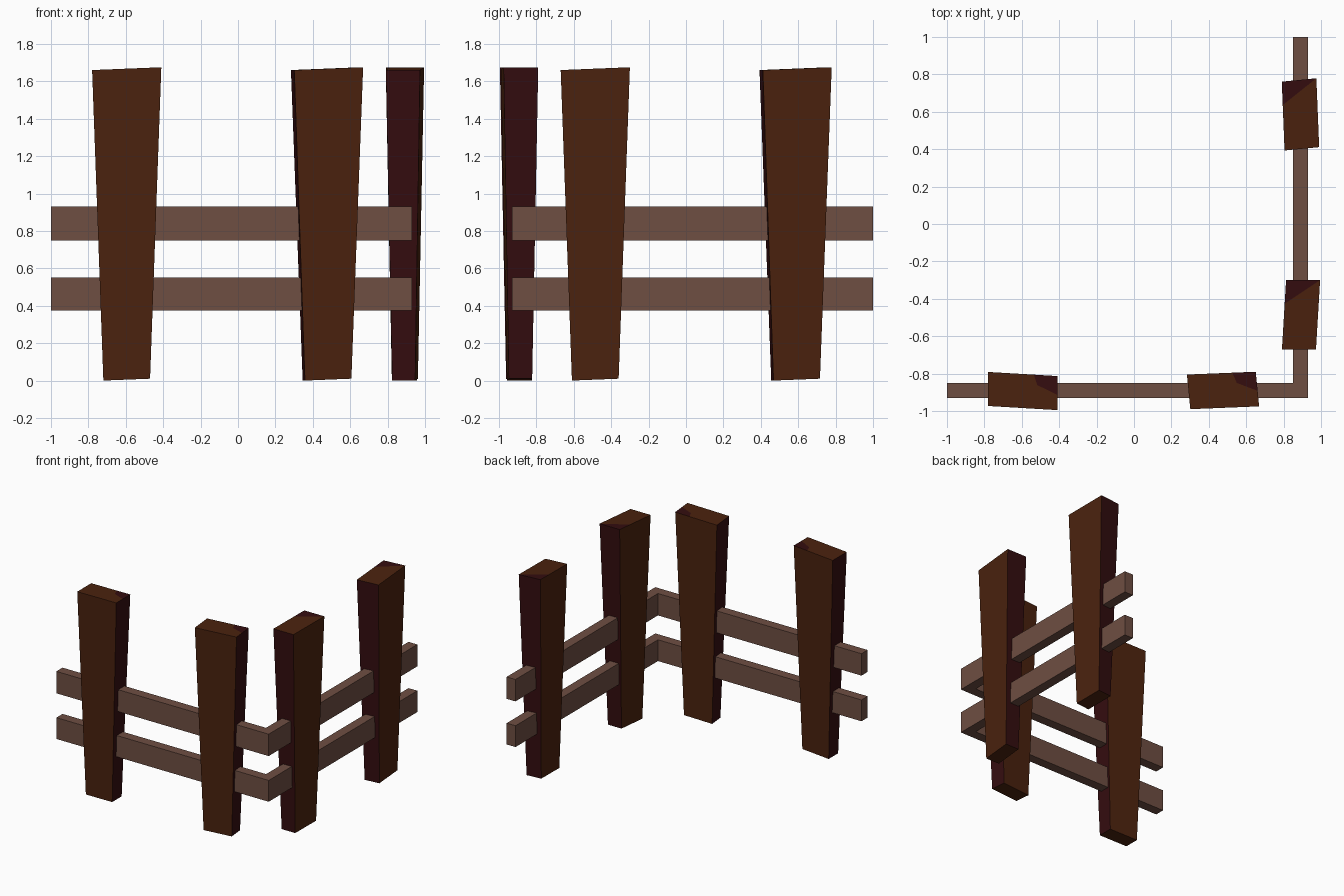
import bpy, bmesh
from mathutils import Vector

if "Cube" in bpy.data.objects:
    bpy.data.objects.remove(bpy.data.objects["Cube"])


def material(name, rgb):
    def lin(c):
        c /= 255
        return c / 12.92 if c <= 0.04045 else ((c + 0.055) / 1.055) ** 2.4
    m = bpy.data.materials.new(name)
    m.diffuse_color = (*[lin(c) for c in rgb], 1)
    m.use_nodes = True
    m.node_tree.nodes["Principled BSDF"].inputs["Base Color"].default_value = m.diffuse_color
    return m


BROWN = material("post brown", (75, 34, 14))
DARK = material("post dark red brown", (52, 13, 15))
RAIL = material("rail brown", (110, 78, 66))


def finish(name, bm, mats):
    bmesh.ops.recalc_face_normals(bm, faces=bm.faces)
    me = bpy.data.meshes.new(name)
    bm.to_mesh(me)
    bm.free()
    for m in mats:
        me.materials.append(m)
    ob = bpy.data.objects.new(name, me)
    bpy.context.collection.objects.link(ob)


def post(name, centre, U, V, turned, stain):
    """Tapered post, slanted ends; u runs along its wide side, v through it."""
    bm = bmesh.new()

    def vert(u, v, top):
        s = 1.0 if top else 0.675
        p = Vector(centre) + s * ((u - 0.5) * Vector(U) + (v - 0.5) * Vector(V))
        if turned:  # side run is the front run turned a quarter and moved back
            p = Vector((-p.y, p.x + 0.11))
        z = 1.66 + 0.015 * u if top else 0.01 * u
        return bm.verts.new((p.x, p.y, z))

    corners = [(0, 0), (1, 0), (1, 1), (0, 1)]
    lo = [vert(u, v, False) for u, v in corners]
    hi = [vert(u, v, True) for u, v in corners]
    # wide sides brown, narrow sides dark
    for i in range(4):
        j = (i + 1) % 4
        f = bm.faces.new((lo[i], lo[j], hi[j], hi[i]))
        f.material_index = i % 2
    bm.faces.new(lo[::-1])
    # top cap with a dark corner
    start = vert(0.66, 1, True)
    if stain == "straight":
        bm.faces.new((hi[0], hi[1], start, hi[3]))
        f = bm.faces.new((hi[1], hi[2], start))
    else:
        mid, end = vert(0.71, 0.7, True), vert(1, 0.45, True)
        bm.faces.new((hi[0], hi[1], end, mid, start, hi[3]))
        f = bm.faces.new((end, hi[2], start, mid))
    f.material_index = 1
    finish(name, bm, [BROWN, DARK])


# posts: two on the front run, two on the side run
for run, turned, stain in (("front", False, "bent"), ("side", True, "straight")):
    post(run + "_post_a", (-0.595, -0.893), (0.37, -0.022), (0.0, 0.182), turned, stain)
    post(run + "_post_b", (0.476, -0.89), (0.368, 0.015), (-0.018, 0.185), turned, stain)

# L-shaped rails running round the corner
outline = [(-1, -0.93), (0.93, -0.93), (0.93, 1), (0.85, 1), (0.85, -0.85), (-1, -0.85)]
for name, z0, z1 in (("lower_rail", 0.375, 0.55), ("upper_rail", 0.75, 0.93)):
    bm = bmesh.new()
    face = bm.faces.new([bm.verts.new((x, y, z0)) for x, y in outline])
    ext = bmesh.ops.extrude_face_region(bm, geom=[face], use_keep_orig=True)
    moved = [g for g in ext["geom"] if isinstance(g, bmesh.types.BMVert)]
    bmesh.ops.translate(bm, verts=moved, vec=(0, 0, z1 - z0))
    finish(name, bm, [RAIL])
